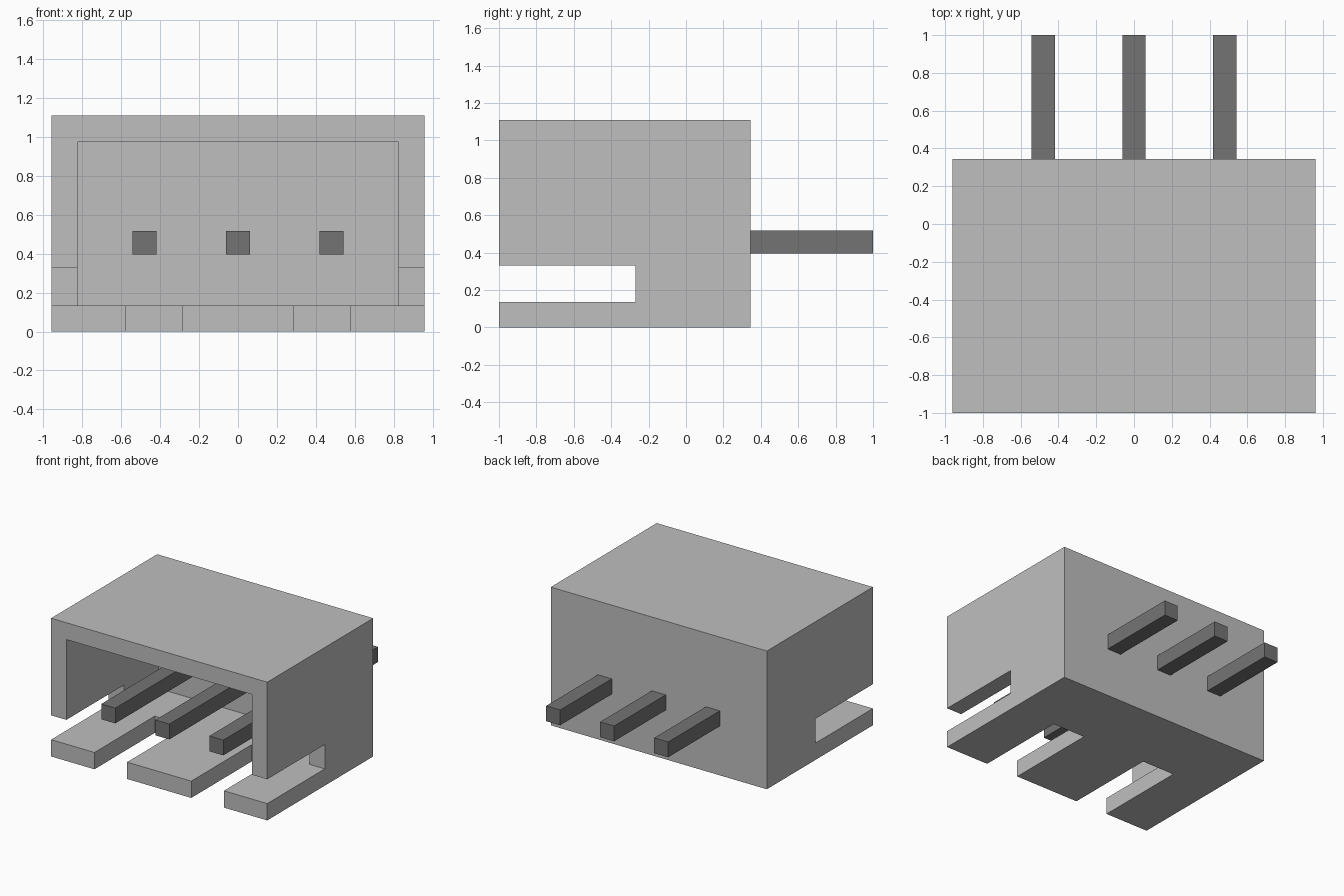
import bpy
from mathutils import Vector

cube = bpy.data.objects.get("Cube")
if cube:
    bpy.data.objects.remove(cube, do_unlink=True)


def material(name, grey):
    mat = bpy.data.materials.new(name)
    mat.use_nodes = True
    colour = (grey, grey, grey, 1)
    mat.diffuse_color = colour
    mat.node_tree.nodes["Principled BSDF"].inputs["Base Color"].default_value = colour
    return mat


def box(name, low, high, mat):
    """Box spanning two opposite corners."""
    low, high = Vector(low), Vector(high)
    bpy.ops.mesh.primitive_cube_add(size=1)
    obj = bpy.context.object
    obj.name = name
    obj.data.transform(obj.matrix_world.inverted())
    for v in obj.data.vertices:
        v.co = [(low[i] if v.co[i] < 0 else high[i]) for i in range(3)]
    obj.data.materials.append(mat)
    return obj


def cut(target, name, low, high):
    cutter = box(name, low, high, target.data.materials[0])
    cutter.hide_render = True
    mod = target.modifiers.new(name, "BOOLEAN")
    mod.operation = "DIFFERENCE"
    mod.solver = "EXACT"
    mod.object = cutter
    bpy.context.view_layer.objects.active = target
    bpy.ops.object.modifier_apply(modifier=mod.name)
    bpy.data.objects.remove(cutter, do_unlink=True)


light_grey = material("light grey plastic", 0.52)
dark_grey = material("dark grey metal", 0.175)

W, FRONT, BACK, H = 0.96, -1.0, 0.345, 1.11
WALL = 0.135
FLOOR = 0.135

# Housing shell, open at the front
housing = box("housing", (-W, FRONT, 0), (W, BACK, H), light_grey)
cut(housing, "cavity", (-W + WALL, FRONT - 0.1, FLOOR), (W - WALL, 0.17, H - WALL))

# Slot low in both side walls, level with the floor
cut(housing, "side_slot", (-W - 0.1, FRONT - 0.1, FLOOR), (W + 0.1, -0.27, 0.33))

# Two slots through the floor
for side in (-1, 1):
    a, b = sorted((side * 0.285, side * 0.575))
    cut(housing, "floor_slot", (a, FRONT - 0.1, -0.1), (b, -0.235, FLOOR + 0.05))

# Square pins running through the back wall
for name, x in (("right_pin", -0.48), ("middle_pin", 0), ("left_pin", 0.48)):
    box(name, (x - 0.062, -0.96, 0.395), (x + 0.062, 1.0, 0.518), dark_grey)
